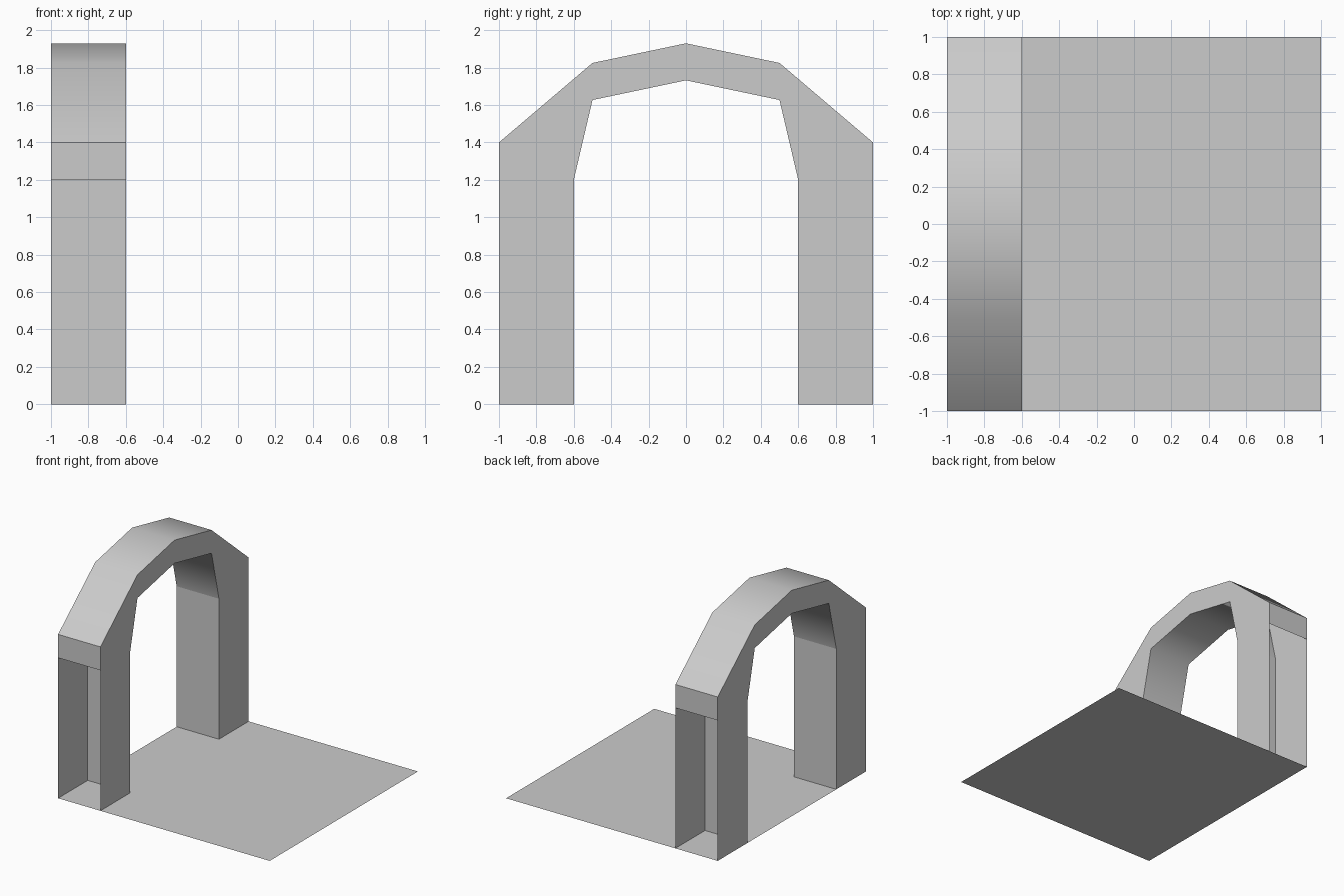
import bpy

if "Cube" in bpy.data.objects:
    bpy.data.objects.remove(bpy.data.objects["Cube"])

X0, X1 = -1.0, -0.6


def make(name, verts, faces, smooth=False):
    mesh = bpy.data.meshes.new(name)
    mesh.from_pydata(verts, [], faces)
    for p in mesh.polygons:
        p.use_smooth = smooth
    mesh.update()
    obj = bpy.data.objects.new(name, mesh)
    bpy.context.collection.objects.link(obj)
    return obj


def mirrored(half):
    """Complete a (y, z) profile that ends on the centre line."""
    return half + [(-y, z) for y, z in reversed(half[:-1])]


def strip(name, profile, smooth=False):
    """Sweep a (y, z) profile across the width of the arch."""
    verts = [(x, y, z) for y, z in profile for x in (X0, X1)]
    faces = [(2 * i, 2 * i + 1, 2 * i + 3, 2 * i + 2)
             for i in range(len(profile) - 1)]
    return make(name, verts, faces, smooth)


outer = mirrored([(-1, 0), (-1, 1.4), (-0.5, 1.825), (0, 1.93)])
inner = mirrored([(-0.6, 0), (-0.6, 1.2), (-0.5, 1.627), (0, 1.732)])
n = len(outer)

# Ground plate
make("floor", [(-1, -1, 0), (1, -1, 0), (1, 1, 0), (-1, 1, 0)], [(0, 1, 2, 3)])

# Flat arch-shaped sides of the hollow shell
for name, x, flip in (("left_side", X0, False), ("right_side", X1, True)):
    verts = [(x, y, z) for y, z in outer + inner]
    faces = [(i, i + 1, n + i + 1, n + i) for i in range(n - 1)]
    make(name, verts, [f[::-1] for f in faces] if flip else faces)

# Smooth roof and underside of the arch
strip("arch_roof", outer[1:-1], True)
strip("arch_underside", inner[1:-1][::-1], True)

# Inner walls of the legs
strip("front_inner_wall", inner[:2][::-1])
strip("back_inner_wall", inner[-2:][::-1])

# Short panels above the open leg ends
strip("front_lintel", [(-1, 1.2), (-1, 1.4)])
strip("back_lintel", [(1, 1.4), (1, 1.2)])
